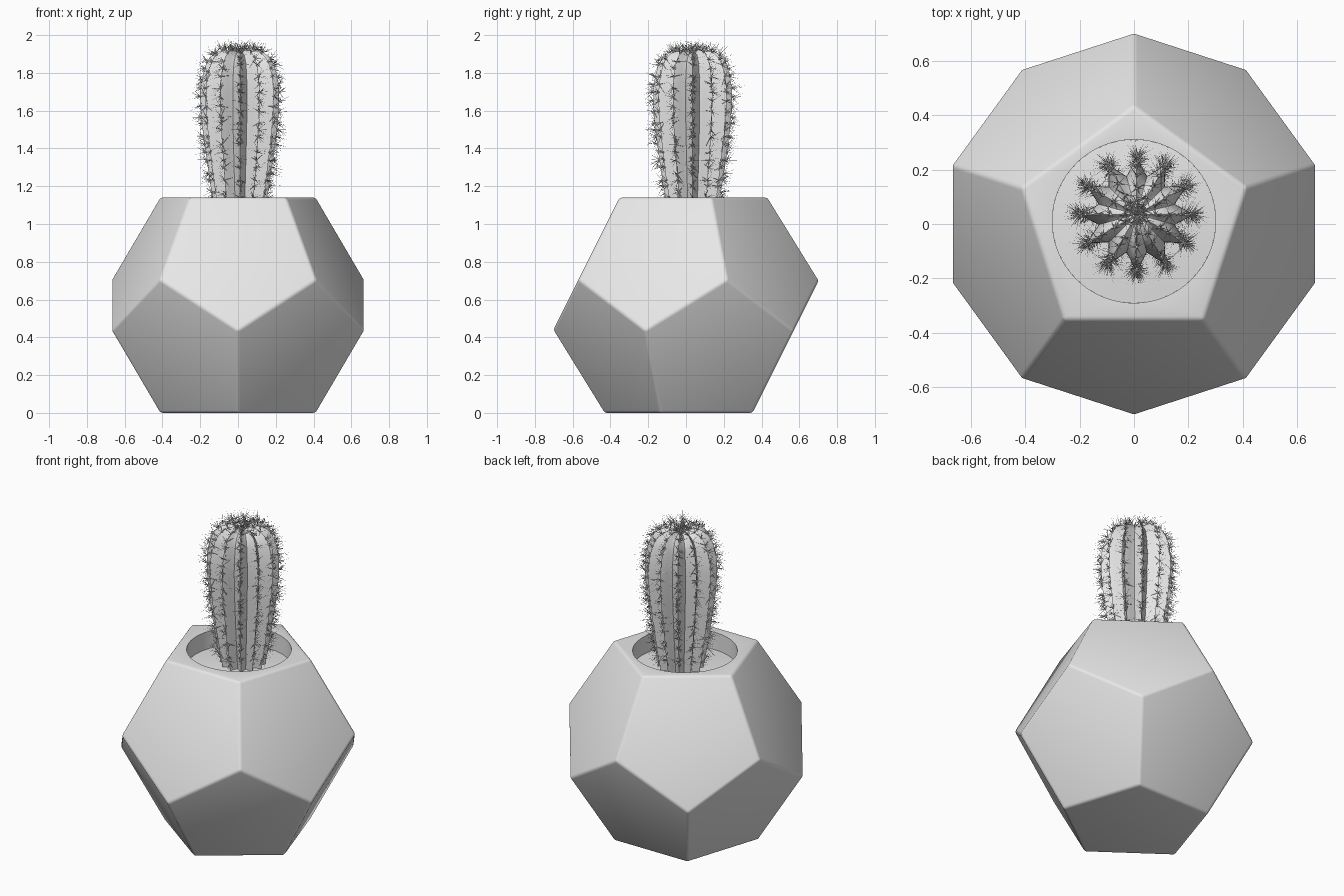
import bpy, bmesh, math, random
from mathutils import Vector, Matrix

random.seed(7)
if "Cube" in bpy.data.objects:
    bpy.data.objects.remove(bpy.data.objects["Cube"], do_unlink=True)

# One plain grey for everything
grey = bpy.data.materials.new("light_grey")
grey.use_nodes = True
COLOUR = (0.8, 0.8, 0.8, 1)
grey.diffuse_color = COLOUR
grey.node_tree.nodes["Principled BSDF"].inputs["Base Color"].default_value = COLOUR


def make_object(name, bm, smooth_angle=None):
    bmesh.ops.recalc_face_normals(bm, faces=bm.faces)
    mesh = bpy.data.meshes.new(name)
    bm.to_mesh(mesh)
    bm.free()
    mesh.materials.append(grey)
    obj = bpy.data.objects.new(name, mesh)
    bpy.context.collection.objects.link(obj)
    select(obj)
    if smooth_angle:
        bpy.ops.object.shade_smooth_by_angle(angle=math.radians(smooth_angle))
    return obj


def select(obj):
    bpy.ops.object.select_all(action='DESELECT')
    obj.select_set(True)
    bpy.context.view_layer.objects.active = obj


def catmull(points, steps):
    """Smooth curve through the given points."""
    pts = [2 * points[0] - points[1]] + points + [2 * points[-1] - points[-2]]
    out = []
    for a, b, c, d in zip(pts, pts[1:], pts[2:], pts[3:]):
        for i in range(steps):
            t = i / steps
            out.append(0.5 * (2 * b + (c - a) * t + (2 * a - 5 * b + 4 * c - d) * t ** 2
                              + (3 * b - a - 3 * c + d) * t ** 3))
    return out + [points[-1]]


# Pot: a regular dodecahedron resting on one face, edges slightly rounded
HEIGHT = 1.14
R = 0.4354
GOLDEN = (1 + math.sqrt(5)) / 2
MID = 0.134
HOLE_Y = 0.01
bm = bmesh.new()
for radius, z, turn in ((R, HEIGHT, 90), (R * GOLDEN, HEIGHT / 2 + MID, 90),
                        (R * GOLDEN, HEIGHT / 2 - MID, -90), (R, 0, -90)):
    for i in range(5):
        a = math.radians(turn + 72 * i)
        bm.verts.new((radius * math.cos(a), radius * math.sin(a), z))
bmesh.ops.convex_hull(bm, input=bm.verts)
bmesh.ops.dissolve_limit(bm, angle_limit=math.radians(5), verts=bm.verts, edges=bm.edges)
bmesh.ops.bevel(bm, geom=list(bm.edges), offset=0.014, segments=3, profile=0.5, affect='EDGES')
pot = make_object("pot", bm)

# Round planting hole cut into the top
bm = bmesh.new()
bmesh.ops.create_cone(bm, cap_ends=True, segments=96, radius1=0.3, radius2=0.3, depth=0.4,
                      matrix=Matrix.Translation((0, HOLE_Y, HEIGHT)))
cutter = make_object("hole_cutter", bm)
cutter.hide_render = True
cut = pot.modifiers.new("hole", 'BOOLEAN')
cut.operation = 'DIFFERENCE'
cut.object = cutter
cut.solver = 'EXACT'
select(pot)
bpy.ops.object.modifier_apply(modifier="hole")
bpy.data.objects.remove(cutter, do_unlink=True)
bpy.ops.object.shade_smooth_by_angle(angle=math.radians(30))

# Soil: a low mound filling the hole
bm = bmesh.new()
rings = []
for k in range(1, 9):
    r = 0.3 * k / 8
    z = 1.03 + 0.02 * math.cos(math.pi / 2 * k / 8)
    rings.append([bm.verts.new((r * math.cos(a), HOLE_Y + r * math.sin(a), z))
                  for a in (math.tau * i / 64 for i in range(64))])
bm.faces.new(rings[0])
for low, high in zip(rings, rings[1:]):
    for i in range(64):
        j = (i + 1) % 64
        bm.faces.new((low[i], low[j], high[j], high[i]))
make_object("soil", bm, 40)

# Cactus body: a tall profile swept round with twelve pointed ribs
RIBS, PER_RIB = 12, 8
CENTRE = Vector((0.01, 0.035, 0))
outline = [Vector(p) for p in ((0.12, 1.0), (0.145, 1.14), (0.17, 1.3), (0.197, 1.5),
                               (0.208, 1.65), (0.202, 1.76), (0.172, 1.86), (0.12, 1.91),
                               (0.06, 1.922), (0.02, 1.905), (0.0, 1.89))]
profile = catmull(outline, 5)


def normal_at(i):
    t = profile[min(i + 1, len(profile) - 1)] - profile[max(i - 1, 0)]
    return Vector((t.y, -t.x)).normalized()


def around(p, angle):
    return CENTRE + Vector((p.x * math.cos(angle), p.x * math.sin(angle), p.y))


bm = bmesh.new()
rings = []
count = RIBS * PER_RIB
for i, p in enumerate(profile[:-1]):
    ring = []
    for s in range(count):
        f = s % PER_RIB / PER_RIB
        fold = 0.5 * (1 - abs(2 * f - 1)) + 0.5 * math.sin(math.pi * f)
        q = p - normal_at(i) * fold * 0.3 * p.x
        ring.append(bm.verts.new(around(q, math.pi / 2 + math.tau * s / count)))
    rings.append(ring)
tip = bm.verts.new(around(profile[-1], 0))
for low, high in zip(rings, rings[1:]):
    for s in range(count):
        n = (s + 1) % count
        bm.faces.new((low[s], low[n], high[n], high[s]))
for s in range(count):
    bm.faces.new((rings[-1][s], rings[-1][(s + 1) % count], tip))
bm.faces.new(rings[0][::-1])
make_object("cactus_body", bm, 60)

# Spines: tufts of fine needles spaced along every rib, each on a small cushion
needles, cushions = bmesh.new(), bmesh.new()


def add_needle(base, direction, length):
    side = direction.orthogonal().normalized()
    other = direction.cross(side)
    foot = [needles.verts.new(base + 0.0016 * (side * math.cos(a) + other * math.sin(a)))
            for a in (0, math.tau / 3, 2 * math.tau / 3)]
    point = needles.verts.new(base + direction * length)
    needles.faces.new(foot[::-1])
    for i in range(3):
        needles.faces.new((foot[i], foot[(i + 1) % 3], point))


SPACING = 0.05
for rib in range(RIBS):
    angle = math.pi / 2 + math.tau * rib / RIBS
    travelled = random.uniform(0, SPACING)
    for i in range(4, len(profile) - 3):
        step = profile[i] - profile[i - 1]
        travelled += step.length
        if travelled < SPACING:
            continue
        travelled -= SPACING
        base = around(profile[i], angle)
        n2 = normal_at(i)
        out = Vector((n2.x * math.cos(angle), n2.x * math.sin(angle), n2.y))
        bmesh.ops.create_icosphere(cushions, subdivisions=1, radius=0.006,
                                   matrix=Matrix.Translation(base))
        for k in range(11):
            spread = Vector([random.gauss(0, 1) for _ in range(3)]).normalized()
            direction = (out * 0.75 + spread).normalized()
            length = random.uniform(0.03, 0.075)
            if direction.z > 0:
                length = min(length, (2.0 - base.z) / direction.z)
            add_needle(base, direction, length)
make_object("spines", needles)
make_object("spine_cushions", cushions, 60)
